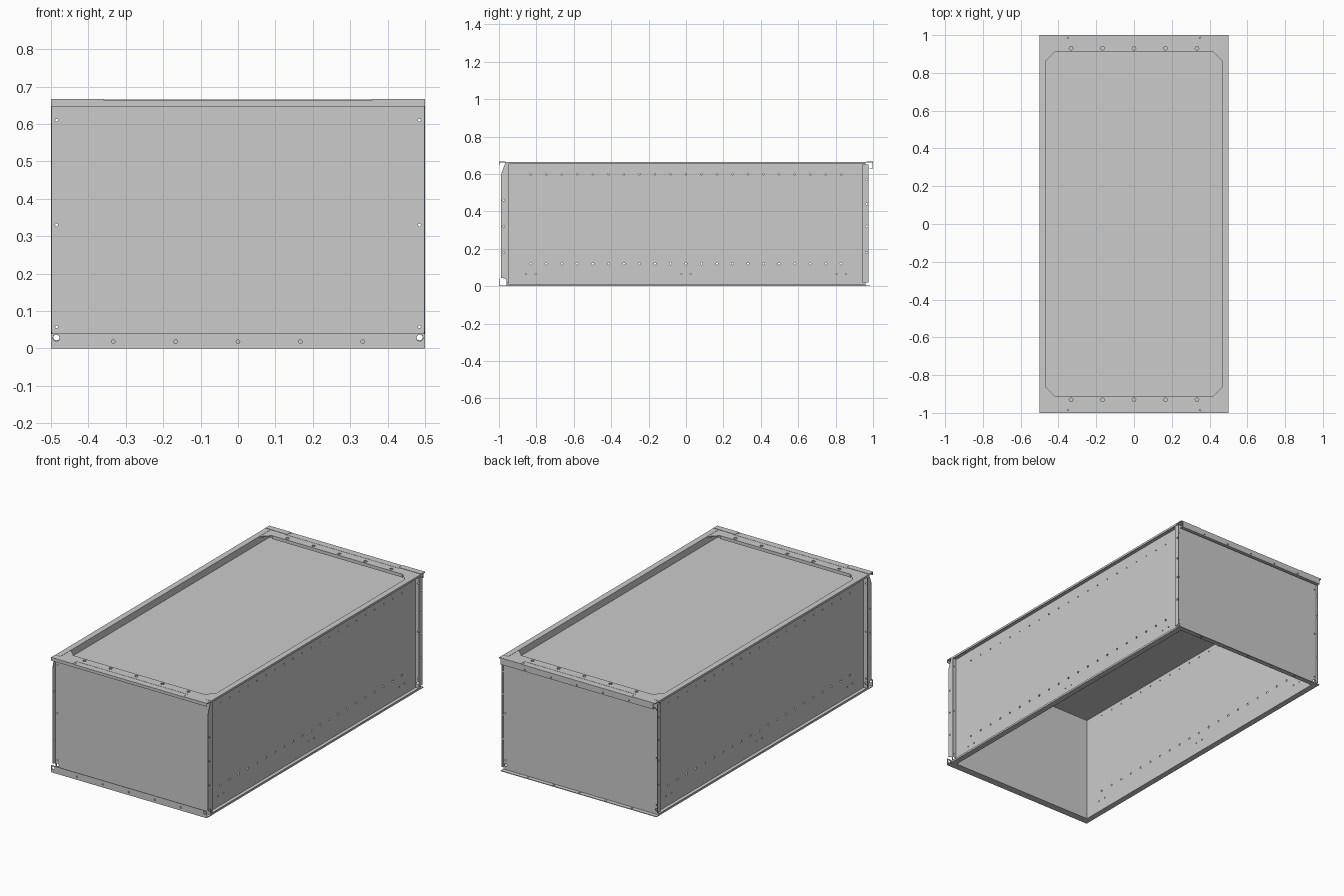
import bpy, bmesh, math
from mathutils import Matrix, Vector

if "Cube" in bpy.data.objects:
    bpy.data.objects.remove(bpy.data.objects["Cube"])

T = 0.004                      # sheet thickness
H = 0.665                      # overall height
WX, WY = 0.470, 0.957          # outer wall planes
CEIL = 0.625


def to_object(name, bm):
    bmesh.ops.recalc_face_normals(bm, faces=bm.faces)
    me = bpy.data.meshes.new(name)
    bm.to_mesh(me)
    bm.free()
    ob = bpy.data.objects.new(name, me)
    bpy.context.collection.objects.link(ob)
    return ob


def plate(name, x, y, z):
    bm = bmesh.new()
    bmesh.ops.create_cube(bm, size=1)
    lo, hi = Vector((x[0], y[0], z[0])), Vector((x[1], y[1], z[1]))
    for v in bm.verts:
        v.co = Vector([lo[i] if v.co[i] < 0 else hi[i] for i in range(3)])
    return to_object(name, bm)


def prism(name, pts, axis, lo, hi):
    """Extrude a 2D outline along axis: 'x' takes (y,z) points, 'z' takes (x,y)."""
    bm = bmesh.new()
    co = [(lo, a, b) if axis == 'x' else (a, b, lo) for a, b in pts]
    f = bm.faces.new([bm.verts.new(c) for c in co])
    ext = bmesh.ops.extrude_face_region(bm, geom=[f])['geom']
    d = hi - lo
    bmesh.ops.translate(bm, vec=(d, 0, 0) if axis == 'x' else (0, 0, d),
                        verts=[g for g in ext if isinstance(g, bmesh.types.BMVert)])
    return to_object(name, bm)


def drill(ob, axis, holes):
    """Punch round holes; each hole is (centre, radius)."""
    rot = {'x': Matrix.Rotation(math.pi / 2, 4, 'Y'),
           'y': Matrix.Rotation(math.pi / 2, 4, 'X'), 'z': Matrix()}[axis]
    bm = bmesh.new()
    for c, r in holes:
        bmesh.ops.create_cone(bm, cap_ends=True, segments=8, radius1=r, radius2=r,
                              depth=0.015, matrix=Matrix.Translation(c) @ rot)
    cutter = to_object("hole_cutter", bm)
    cutter.hide_render = True
    mod = ob.modifiers.new("holes", 'BOOLEAN')
    mod.operation, mod.object, mod.solver = 'DIFFERENCE', cutter, 'EXACT'
    dg = bpy.context.evaluated_depsgraph_get()
    ob_mesh = bpy.data.meshes.new_from_object(ob.evaluated_get(dg))
    ob.modifiers.clear()
    ob.data = ob_mesh
    bpy.data.objects.remove(cutter)


def span(a, b):
    return (min(a, b), max(a, b))


FIVE = [i / 6 for i in range(-2, 3)]

# Recessed top panel
plate("top_panel", (-WX, WX), (-WY, WY), (CEIL - T, CEIL))

for s, side in ((-1, "left"), (1, "right")):
    # Side wall with its rows of holes
    xs = span(s * WX, s * (WX - T))
    wall = plate(side + "_wall", xs, (-WY, WY), (0, H - T))
    xm = s * (WX - T / 2)
    holes = []
    for i in range(-10, 11):
        holes += [((xm, i * 0.083, 0.12), 0.006), ((xm, i * 0.083, 0.598), 0.004)]
    for y in (-0.83, 0, 0.83):
        holes += [((xm, y - 0.025, 0.065), 0.004), ((xm, y + 0.025, 0.065), 0.004)]
    drill(wall, 'x', holes)
    # Top and bottom rims with small lips, forming channels along the side
    for edge, z, zl in (("top", (H - T, H), (H - 0.012, H)), ("bottom", (0, T), (0, 0.011))):
        plate(f"{side}_{edge}_rim", span(s * (WX - T), s * 0.5), (-0.96, 0.96), z)
        plate(f"{side}_{edge}_lip", span(s * (0.5 - T), s * 0.5), (-0.96, 0.96), zl)
    # Upright flanges projecting from the corners
    fx = span(s * 0.497, s * 0.5)
    front = prism(side + "_front_flange", [(-0.95, 0.011), (-0.95, H - T), (-0.965, H - T),
                  (-0.988, 0.60), (-0.988, 0.045), (-0.965, 0.04)], 'x', *fx)
    drill(front, 'x', [((s * 0.4985, -0.974, z), 0.005) for z in (0.18, 0.32, 0.46)])
    back = plate(side + "_back_flange", fx, (0.945, 0.975), (0.02, 0.65))
    drill(back, 'x', [((s * 0.4985, 0.966, z), 0.006) for z in (0.18, 0.32, 0.44, 0.57)])

for s, end in ((-1, "front"), (1, "back")):
    # End wall with corner openings and screw holes
    wall = plate(end + "_wall", (-0.497, 0.497), span(s * WY, s * (WY + T)), (0, H - T))
    ym = s * (WY + T / 2)
    drill(wall, 'y', [((q * 0.485, ym, z), r) for q in (-1, 1)
                      for z, r in ((0.03, 0.009), (0.058, 0.004), (0.33, 0.004), (0.61, 0.004))])
    # Wide top frame with chamfered inner corners
    frame = prism(end + "_top_frame",
                  [(-0.5, s), (0.5, s), (0.5, s * 0.86), (WX - 0.006, s * 0.865), (0.42, s * 0.91),
                   (-0.42, s * 0.91), (-WX + 0.006, s * 0.865), (-0.5, s * 0.86)],
                  'z', H - T - 0.001, H - 0.001)
    drill(frame, 'z', [((x, s * 0.93, H - 0.003), 0.010) for x in FIVE]
          + [((q * x, s * y, H - 0.003), 0.004) for q in (-1, 1)
             for x, y in ((0.485, 0.87), (0.485, 0.95), (0.44, 0.985), (0.35, 0.985))])
    plate(end + "_frame_inner_lip", (-0.42, 0.42), span(s * 0.91, s * 0.914), (0.645, H - T))
    # Raised bend line and overlapping corner plates
    plate(end + "_frame_bend", (-0.37, 0.37), span(s * 0.959, s * 0.963), (H - 0.003, H))
    for q, side in ((-1, "left"), (1, "right")):
        plate(f"{end}_{side}_corner_plate", span(q * 0.36, q * 0.5),
              span(s * 0.965, s), (H - 0.002, H + 0.001))

# Downturned front and back top lips
plate("front_top_lip", (-0.5, 0.5), (-1, -1 + T), (0.647, H - T))
back_lip = plate("back_top_lip", (-0.49, 0.49), (1 - T, 1), (0.628, H - T))
drill(back_lip, 'y', [((x, 1 - T / 2, 0.638), 0.004) for x in FIVE])
plate("back_top_lip_return", (-0.49, 0.49), (0.98, 1), (0.628, 0.631))

# Front bottom channel: ledge and upturned lip
plate("front_bottom_ledge", (-0.5, 0.5), (-1, -WY), (0, T))
front_lip = plate("front_bottom_lip", (-0.5, 0.5), (-1, -1 + T), (0, 0.04))
drill(front_lip, 'y', [((x, -1 + T / 2, 0.018), 0.005) for x in FIVE]
      + [((q * 0.486, -1 + T / 2, 0.028), 0.009) for q in (-1, 1)])

# Flat back bottom ledge
ledge = plate("back_bottom_ledge", (-0.5, 0.5), (WY, 0.985), (0, T))
drill(ledge, 'z', [((x, 0.973, T / 2), 0.006) for x in FIVE])
